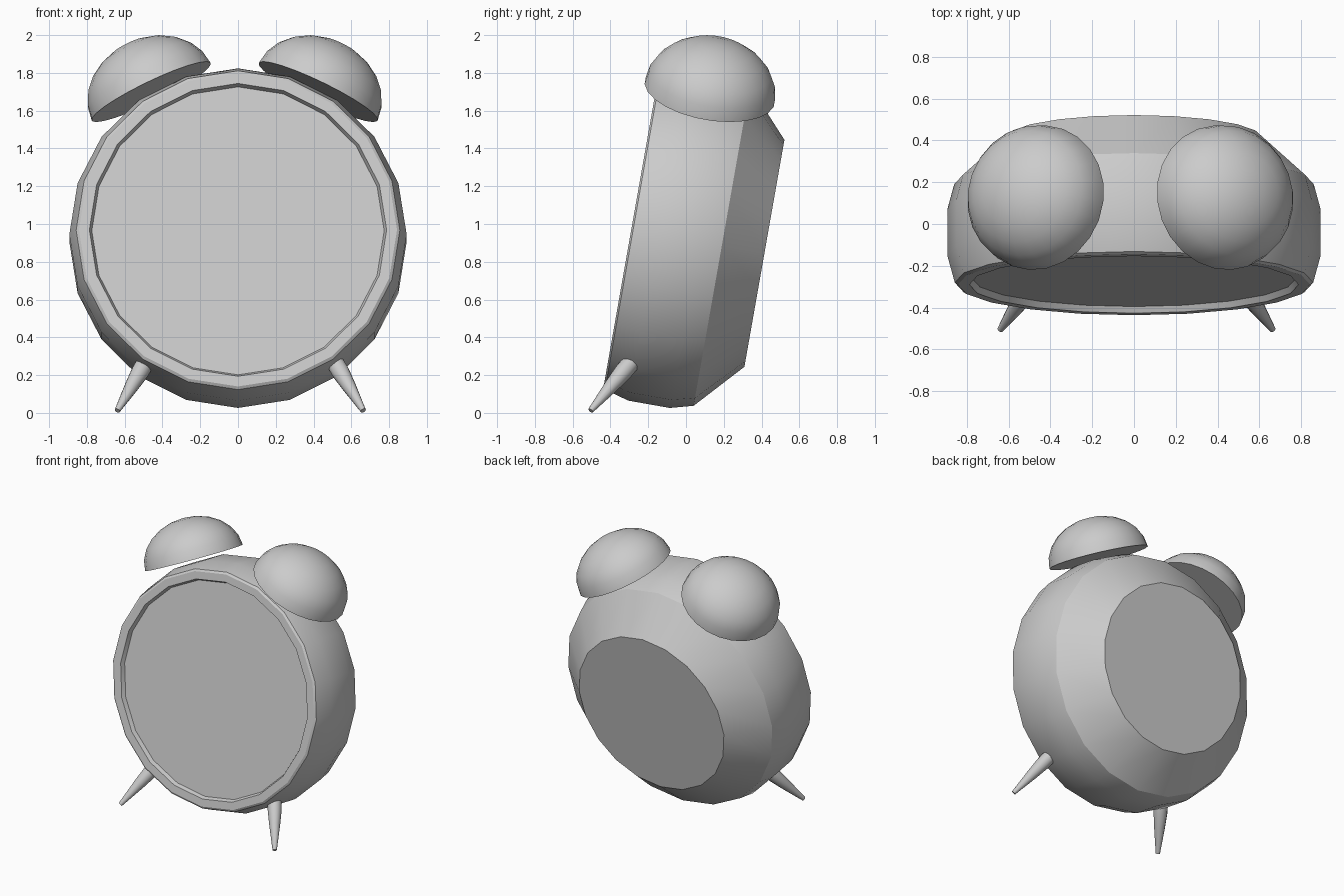
import bpy, bmesh
from math import sin, cos, pi, radians
from mathutils import Vector

if "Cube" in bpy.data.objects:
    bpy.data.objects.remove(bpy.data.objects["Cube"])


def lathe(name, profile, segments, origin, axis):
    """Revolve (distance along axis, radius) points; flat caps close open ends."""
    bm = bmesh.new()
    rings = [[bm.verts.new((r * cos(2 * pi * i / segments), r * sin(2 * pi * i / segments), a))
              for i in range(segments)] for a, r in profile]
    for lo, hi in zip(rings, rings[1:]):
        for i in range(segments):
            j = (i + 1) % segments
            bm.faces.new((lo[i], lo[j], hi[j], hi[i]))
    for (a, r), ring in ((profile[0], rings[0]), (profile[-1], rings[-1])):
        if r > 1e-4:
            bm.faces.new(ring)
    bmesh.ops.remove_doubles(bm, verts=bm.verts, dist=1e-5)
    bmesh.ops.recalc_face_normals(bm, faces=bm.faces)
    mesh = bpy.data.meshes.new(name)
    bm.to_mesh(mesh)
    bm.free()
    ob = bpy.data.objects.new(name, mesh)
    bpy.context.collection.objects.link(ob)
    ob.location = origin
    ob.rotation_mode = 'QUATERNION'
    ob.rotation_quaternion = Vector(axis).to_track_quat('Z', 'Y')
    bpy.ops.object.select_all(action='DESELECT')
    ob.select_set(True)
    bpy.context.view_layer.objects.active = ob
    bpy.ops.object.shade_smooth_by_angle(angle=radians(30))
    return ob


TILT = radians(10)

# Case: recessed dial, rim, drum and chamfered back, leaning backwards
lathe("clock_case",
      [(0.03, 0.774), (0, 0.787), (0, 0.842), (0.01, 0.857), (0.142, 0.893),
       (0.365, 0.893), (0.487, 0.86), (0.716, 0.61)],
      20, (0, -0.29, 0.969), (0, cos(TILT), -sin(TILT)))

# Bells: flattened domes sitting on the drum
SPLAY = radians(25.5)
dome = [(0.285 * sin(k * pi / 12), 0.35 * cos(k * pi / 12)) for k in range(7)]
# Feet: tapered pegs starting just inside the drum
foot_top, foot_tip = Vector((0.479, -0.259, 0.304)), Vector((0.651, -0.505, 0.012))
length = (foot_tip - foot_top).length
foot = [(0, 0.045), (0.18 * length, 0.048), (0.3 * length, 0.048),
        (0.55 * length, 0.038), (length, 0.015)]

for side, label in ((-1, "left"), (1, "right")):
    lathe(label + "_bell", dome, 24, (side * 0.4425 - 0.0175, 0.126, 1.70),
          (side * sin(SPLAY), cos(SPLAY) * sin(TILT), cos(SPLAY) * cos(TILT)))
    d = foot_tip - foot_top
    lathe(label + "_foot", foot, 12,
          (side * foot_top.x + 0.012, foot_top.y, foot_top.z), (side * d.x, d.y, d.z))
